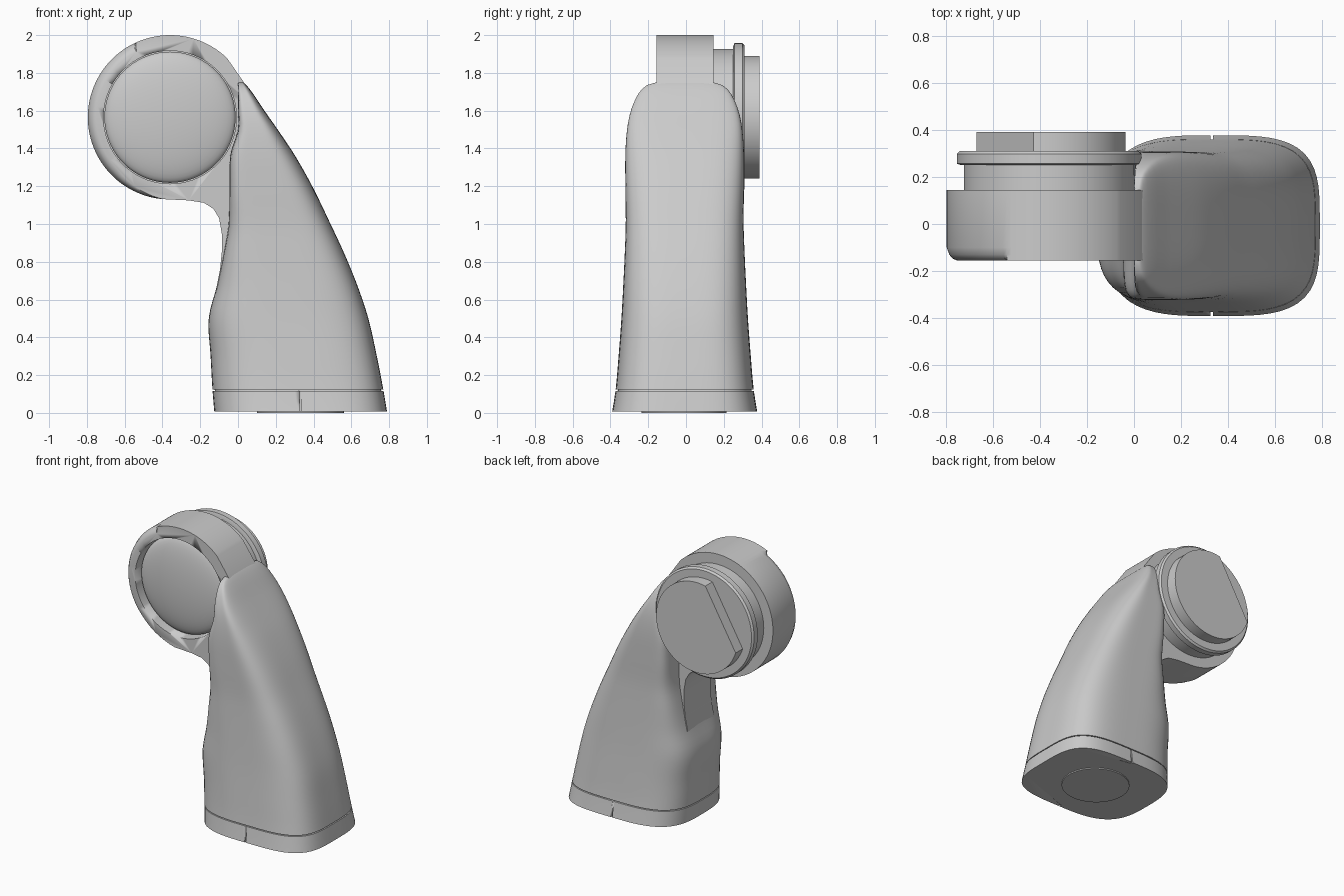
import bpy, bmesh, math
from mathutils import Vector

if "Cube" in bpy.data.objects:
    bpy.data.objects.remove(bpy.data.objects["Cube"])

HX, HZ = -0.36, 1.565   # axis of the round head


def finish(name, bm, angle=35):
    bmesh.ops.recalc_face_normals(bm, faces=bm.faces)
    me = bpy.data.meshes.new(name)
    bm.to_mesh(me)
    bm.free()
    ob = bpy.data.objects.new(name, me)
    bpy.context.collection.objects.link(ob)
    bpy.ops.object.select_all(action='DESELECT')
    ob.select_set(True)
    bpy.context.view_layer.objects.active = ob
    bpy.ops.object.shade_smooth_by_angle(angle=math.radians(angle))
    return ob


def skin(name, loops, angle=35):
    """Bridge equal-length closed loops and cap both ends."""
    bm = bmesh.new()
    rows = [[bm.verts.new(p) for p in lp] for lp in loops]
    n = len(rows[0])
    for a, b in zip(rows, rows[1:]):
        for i in range(n):
            j = (i + 1) % n
            bm.faces.new((a[i], a[j], b[j], b[i]))
    bm.faces.new(rows[0])
    bm.faces.new(rows[-1])
    return finish(name, bm, angle)


def arc(r, a0, a1, n):
    return [(HX + r * math.cos(math.radians(a0 + (a1 - a0) * i / n)),
             HZ + r * math.sin(math.radians(a0 + (a1 - a0) * i / n))) for i in range(n + 1)]


def turned(name, profile, n=72):
    """Solid of revolution about the head axis; profile is (radius, y)."""
    return skin(name, [[(x, y, z) for x, z in arc(r, 0, 360, n)[:-1]] for r, y in profile])


def cut(ob, cutter):
    cutter.hide_render = True
    cutter.hide_viewport = True
    m = ob.modifiers.new("cut", 'BOOLEAN')
    m.operation = 'DIFFERENCE'
    m.solver = 'EXACT'
    m.object = cutter


# Body sections: z, left x, right x, half depth, squareness of the left side
KEYS = [(0, -.125, .79, .385, 3.2), (.12, -.135, .77, .366, 3.2), (.3, -.145, .735, .35, 3.2),
        (.5, -.155, .69, .335, 3.4), (.68, -.11, .63, .325, 4), (.85, -.075, .56, .317, 5),
        (1.0, -.05, .49, .312, 6), (1.2, -.045, .393, .314, 8), (1.37, -.04, .297, .314, 8),
        (1.5, 0, .21, .305, 8), (1.6, 0, .14, .285, 8), (1.69, 0, .08, .245, 8),
        (1.735, 0, .045, .2, 8), (1.75, 0, .03, .15, 8)]


def params(z):
    k = 0
    while k < len(KEYS) - 2 and z > KEYS[k + 1][0]:
        k += 1
    a, b = KEYS[k], KEYS[k + 1]
    p, q = KEYS[max(k - 1, 0)], KEYS[min(k + 2, len(KEYS) - 1)]
    h = b[0] - a[0]
    t = (z - a[0]) / h
    out = []
    for c in range(1, 5):
        ma = (b[c] - p[c]) / (b[0] - p[0]) * h
        mb = (q[c] - a[c]) / (q[0] - a[0]) * h
        out.append((2*t**3 - 3*t*t + 1) * a[c] + (t**3 - 2*t*t + t) * ma
                   + (3*t*t - 2*t**3) * b[c] + (t**3 - t*t) * mb)
    return out


def section(z, inset=0.0, n=80):
    left, right, hw, nl = params(z)
    cx, rx, ry = (left + right) / 2, (right - left) / 2 - inset, hw - inset
    pts = []
    for i in range(n):
        a = 2 * math.pi * (i + 0.5) / n
        c, s = math.cos(a), math.sin(a)
        e = 3.7 if c > 0 else nl
        k = (abs(c)**e + abs(s)**e) ** (-1 / e)
        pts.append((cx + rx * c * k, -0.007 + ry * s * k, z))
    return pts


# Tapering arm body
zs = [.124 + (1.66 - .124) * i / 36 for i in range(37)] + [1.69, 1.715, 1.735, 1.745, 1.75]
skin("arm_body", [section(z) for z in zs], 40)

# Base band with seams, core behind the seam, and bottom foot disc
base = skin("base_band", [section(z) for z in (.008, .06, .117)])
for side in (-1, 1):
    bm = bmesh.new()
    bmesh.ops.create_cube(bm, size=1)
    bmesh.ops.scale(bm, vec=Vector((.009, .04, .3)), verts=bm.verts)
    bmesh.ops.translate(bm, vec=Vector((.33, -.007 + side * .385, .06)), verts=bm.verts)
    cut(base, finish("seam_cutter", bm))
skin("seam_core", [section(z, .012) for z in (.1, .14)])
skin("foot_disc", [[(.33 + .23 * math.cos(math.pi * i / 32), -.01 + .225 * math.sin(math.pi * i / 32), z)
                    for i in range(64)] for z in (0, .02)])

# Head plate: round housing flowing into a neck inside the body
outline = arc(.435, 265, 46, 80) + [(.03, 1.752), (.13, 1.59), (.27, 1.37), (.3, 1.0), (.2, .6), (-.1, .6),
                                   (-.115, .66), (-.095, .76), (-.085, .86), (-.086, .95), (-.1, 1.03),
                                   (-.13, 1.08), (-.18, 1.112), (-.26, 1.125)]


def plate_loop(y, inset):
    pts = []
    for i, (x, z) in enumerate(outline):
        ang = 265 - 219 * i / 80
        if i <= 80 and ang > 115:
            f = 1 - inset / .435 * min(1, (265 - ang) / 40)
            x, z = HX + (x - HX) * f, HZ + (z - HZ) * f
        pts.append((x, y, z))
    return pts


plate = skin("head_housing", [plate_loop(y, d) for y, d in
                              ((-.155, .045), (-.147, .025), (-.13, .011), (-.1, 0), (.145, 0))], 40)
cut(plate, turned("pocket_cutter", [(.352, -.3), (.352, -.03)]))

# Domed front lens sitting in the pocket
turned("front_dome", [(.347, 0), (.347, -.085)] +
       [(.347 * math.cos(t), -.085 - .068 * math.sin(t)) for t in
        [math.pi / 2 * i / 12 for i in range(1, 12)]] + [(.004, -.153)])

# Rear neck, flange and knob
turned("rear_neck", [(.362, .13), (.362, .26)])
turned("rear_flange", [(.375, .25), (.392, .256), (.392, .298), (.38, .31)])

# Rear cap with one flat side
cap = arc(.325, 198, 462, 60)
skin("rear_cap", [[(x, y, z) for x, z in cap] for y in (.3, .39)])
